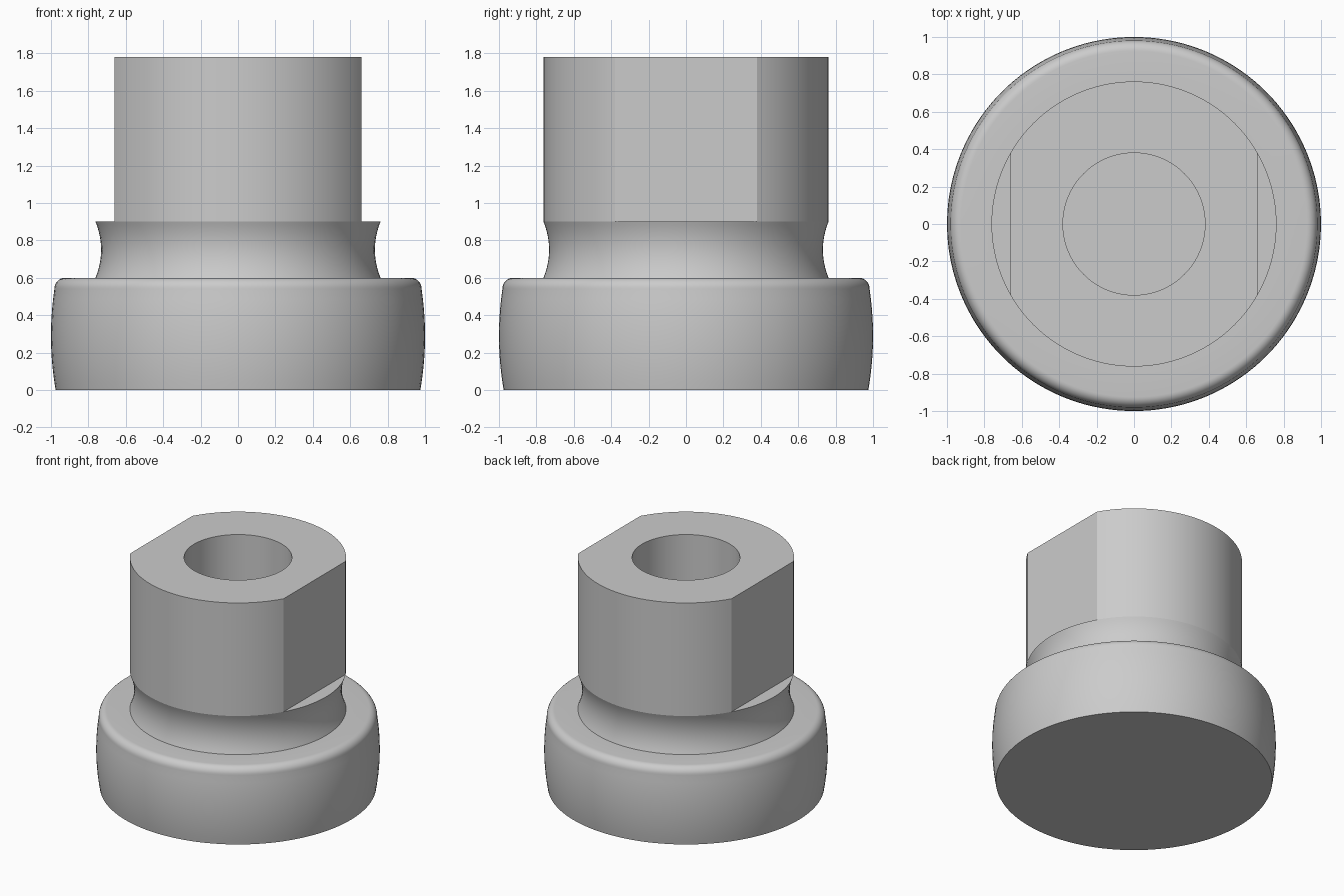
import bpy, bmesh, math

cube = bpy.data.objects.get("Cube")
if cube:
    bpy.data.objects.remove(cube)

SHANK_R, FLAT_X, BORE_R = 0.762, 0.66, 0.38
BASE_TOP, NECK_TOP, TOP = 0.6, 0.9, 1.78
BORE_FLOOR = 0.7

steel = bpy.data.materials.new("plain grey steel")
steel.use_nodes = True
grey = (0.6, 0.6, 0.6, 1)
steel.diffuse_color = grey
steel.node_tree.nodes["Principled BSDF"].inputs["Base Color"].default_value = grey

# Shared angles, with exact corners where the flats meet the round shank
corner = math.acos(FLAT_X / SHANK_R)
angles = []
for start in (0, math.pi):
    angles += [start - corner + 2 * corner * i / 16 for i in range(16)]
    angles += [start + corner + (math.pi - 2 * corner) * i / 48 for i in range(48)]


def loft(name, rings, cap_start=False, cap_end=False):
    """Skin rings given as (radius, height, has_flats)."""
    bm = bmesh.new()
    loops = []
    for radius, z, flats in rings:
        loop = []
        for a in angles:
            r = radius
            if flats:
                r = min(r, FLAT_X / max(abs(math.cos(a)), 1e-6))
            loop.append(bm.verts.new((r * math.cos(a), r * math.sin(a), z)))
        loops.append(loop)
    n = len(angles)
    for low, high in zip(loops, loops[1:]):
        for i in range(n):
            j = (i + 1) % n
            bm.faces.new((low[i], low[j], high[j], high[i]))
    if cap_start:
        bm.faces.new(loops[0][::-1])
    if cap_end:
        bm.faces.new(loops[-1])
    # Collapse the ledge where the clipped and round outlines coincide
    bmesh.ops.remove_doubles(bm, verts=bm.verts, dist=1e-5)
    mesh = bpy.data.meshes.new(name)
    bm.to_mesh(mesh)
    bm.free()
    mesh.materials.append(steel)
    obj = bpy.data.objects.new(name, mesh)
    bpy.context.collection.objects.link(obj)
    bpy.ops.object.select_all(action="DESELECT")
    obj.select_set(True)
    bpy.context.view_layer.objects.active = obj
    bpy.ops.object.shade_smooth_by_angle(angle=math.radians(25))
    return obj


# Bulging foot with a rounded upper shoulder
bulge = [(1 - 0.025 * ((z - 0.29) / 0.29) ** 2, z, False)
         for z in [0.53 * i / 12 for i in range(13)]]
shoulder = [(0.925 + 0.057 * math.cos(t), 0.54 + 0.06 * math.sin(t), False)
            for t in [math.pi / 2 * i / 8 for i in range(9)]]
loft("foot", bulge + shoulder + [(SHANK_R, BASE_TOP, False)], cap_start=True)

# Concave neck
neck = []
for i in range(17):
    t = i / 16
    neck.append((SHANK_R - 0.03 * (1 - (2 * t - 1) ** 2),
                 BASE_TOP + t * (NECK_TOP - BASE_TOP), False))
loft("neck", neck)

# Shank with two wrench flats, ledges below them and a blind bore
loft("shank", [(SHANK_R, NECK_TOP, False), (SHANK_R, NECK_TOP, True),
               (SHANK_R, TOP, True), (BORE_R, TOP, False),
               (BORE_R, BORE_FLOOR, False)], cap_end=True)
